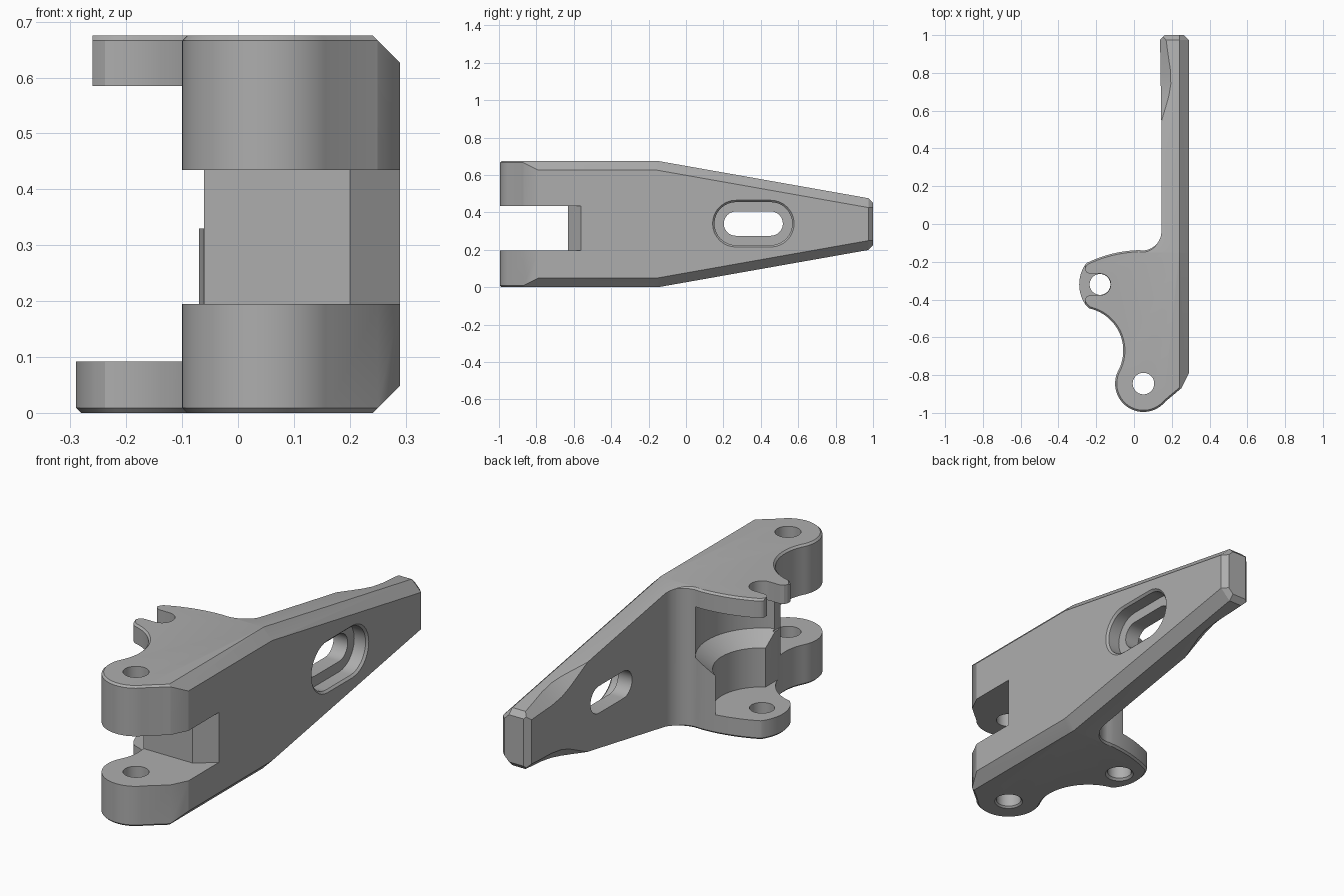
import bpy, bmesh, math
from mathutils import Vector

if "Cube" in bpy.data.objects:
    bpy.data.objects.remove(bpy.data.objects["Cube"])

H = 0.675                 # overall height
SLOPE = 0.177             # taper of the arm
PIN = (-0.18, -0.32)      # side pin axis
EAR = (0.05, -0.845)      # front pin axis


def arc(c, r, a0, a1, n=16):
    angles = [math.radians(a0 + (a1 - a0) * i / n) for i in range(n + 1)]
    return [(c[0] + r * math.cos(a), c[1] + r * math.sin(a)) for a in angles]


def inset(pts, d):
    """Move a counter-clockwise outline inward."""
    out = []
    for i, p in enumerate(pts):
        p = Vector(p)
        e0 = (p - Vector(pts[i - 1])).normalized()
        e1 = (Vector(pts[(i + 1) % len(pts)]) - p).normalized()
        n0, n1 = Vector((-e0.y, e0.x)), Vector((-e1.y, e1.x))
        out.append(tuple(p + (n0 + n1) * (d / (1 + n0.dot(n1)))))
    return out


def finish(name, bm):
    bmesh.ops.recalc_face_normals(bm, faces=bm.faces)
    mesh = bpy.data.meshes.new(name)
    bm.to_mesh(mesh)
    bm.free()
    obj = bpy.data.objects.new(name, mesh)
    bpy.context.collection.objects.link(obj)
    return obj


def loft(name, rings):
    """Closed solid through matching rings of 3D points."""
    bm = bmesh.new()
    rows = [[bm.verts.new(p) for p in ring] for ring in rings]
    n = len(rows[0])
    for a, b in zip(rows, rows[1:]):
        for i in range(n):
            j = (i + 1) % n
            bm.faces.new((a[i], a[j], b[j], b[i]))
    bm.faces.new(rows[0])
    bm.faces.new(rows[-1])
    return finish(name, bm)


def at_z(pts, z):
    return [(x, y, z) for x, y in pts]


def prism(name, pts, z0, z1):
    return loft(name, [at_z(pts, z0), at_z(pts, z1)])


def box(name, x0, x1, y0, y1, z0, z1):
    return prism(name, [(x0, y0), (x1, y0), (x1, y1), (x0, y1)], z0, z1)


def lathe(name, c, steps, n=48):
    return loft(name, [at_z(arc(c, r, 0, 360, n)[:-1], z) for r, z in steps])


def capsule(name, steps):
    """Long slot running along y, cut through in x."""
    rings = []
    for r, x in steps:
        pts = arc((0.453, 0.34), r, -90, 90) + arc((0.267, 0.34), r, 90, 270)
        rings.append([(x, y, z) for y, z in pts])
    return loft(name, rings)


def boolean(target, tool, mode="DIFFERENCE"):
    tool.hide_render = True
    mod = target.modifiers.new(tool.name, "BOOLEAN")
    mod.object, mod.operation, mod.solver = tool, mode, "EXACT"
    bpy.context.view_layer.objects.active = target
    bpy.ops.object.modifier_apply(modifier=mod.name)
    bpy.data.objects.remove(tool)


# plan outline of the whole bracket, counter-clockwise
outline = [(0.29, -0.79), (0.29, 0.975), (0.265, 1.0), (0.163, 1.0), (0.138, 0.975),
           (0.145, 0.5)]
outline += arc((0.045, -0.04), 0.1, 0, -90, 12)
outline += arc((0.045, -0.812), 0.674, 91.5, 116, 14)
outline += arc((-0.10, -0.32), 0.19, 145, 215, 14)
outline += arc((-0.285, -0.67), 0.228, 78, -26, 24)
outline += arc(EAR, 0.15, 154, 320, 32)
outline += [(0.25, -0.87)]

small = inset(outline, 0.009)
bracket = loft("bracket", [at_z(small, 0), at_z(outline, 0.009),
                           at_z(outline, H - 0.009), at_z(small, H)])

# envelope: tapered arm with chamfered outer edges and end
bm = bmesh.new()
e = 0.001
for y, drop, x in ((-1.2, -e, 0.29), (-0.15 - e / SLOPE, -e, 0.29),
                   (0.975, 1.125 * SLOPE, 0.29), (1.0, 1.125 * SLOPE + 0.025, 0.29)):
    for px, d in ((-0.5, drop), (0.24, drop), (x + e, drop + 0.05 + e)):
        bm.verts.new((px, y, d))
        bm.verts.new((px, y, H - d))
bmesh.ops.convex_hull(bm, input=bm.verts)
boolean(bracket, finish("envelope", bm), "INTERSECT")

# front fork gap with angled back wall
gap = [(-0.5, -1.2), (0.5, -1.2), (0.5, -0.397), (0.2, -0.63), (-0.5, -0.63)]
boolean(bracket, prism("fork_gap", gap, 0.195, 0.435))

# side clearance between the two flanges, with a sloped step
boolean(bracket, lathe("clearance", PIN, [(0.215, 0.092), (0.215, 0.28), (0.29, 0.34),
                                          (0.29, 0.585)], 64))
boolean(bracket, box("lower_relief", -0.5, -0.07, -0.7, 0, 0.092, 0.585))
boolean(bracket, box("upper_relief", -0.5, -0.061, -0.7, 0, 0.33, 0.585))

# upper flange: shorter tip with an open hook
boolean(bracket, box("tip_trim", -0.5, -0.26, -0.7, 0, 0.5, 0.8))
hook = arc(PIN, 0.057, -90, 90, 20)
hook += [(-0.235, -0.263), (-0.252, -0.255), (-0.262, -0.238), (-0.3, -0.238),
         (-0.3, -0.402), (-0.262, -0.402), (-0.252, -0.385), (-0.235, -0.377)]
boolean(bracket, prism("hook_slot", hook, 0.5, 0.8))

# pin holes
boolean(bracket, lathe("lower_pin_hole", PIN, [(0.069, -0.004), (0.055, 0.01), (0.055, 0.3)]))
boolean(bracket, lathe("front_pin_hole", EAR, [(0.069, -0.004), (0.057, 0.008),
                                               (0.057, 0.8)]))

# slotted window with outer recess
boolean(bracket, capsule("window", [(0.065, 0.0), (0.065, 0.5)]))
boolean(bracket, capsule("window_recess", [(0.115, 0.22), (0.115, 0.28), (0.127, 0.292),
                                           (0.127, 0.4)]))

# scooped chamfers on the inner edges of the arm
depths = [(0.50, -0.006), (0.56, 0.01), (0.62, 0.028), (0.68, 0.045), (0.74, 0.055),
          (0.82, 0.052), (0.9, 0.04), (1.05, 0.02)]
for side in ("top", "bottom"):
    rings = []
    for y, d in depths:
        z = H - SLOPE * (y + 0.15)
        ring = [(0.24 + d, z + 0.1), (0.04, z - d - 0.1), (0.04, z + 0.1)]
        rings.append([(x, y, h if side == "top" else H - h) for x, h in ring])
    boolean(bracket, loft(side + "_scoop", rings))

# plain grey finish
grey = bpy.data.materials.new("plain grey")
grey.use_nodes = True
colour = (0.42, 0.42, 0.42, 1)
grey.diffuse_color = colour
grey.node_tree.nodes["Principled BSDF"].inputs["Base Color"].default_value = colour
bracket.data.materials.clear()
bracket.data.materials.append(grey)
for poly in bracket.data.polygons:
    poly.material_index = 0

bpy.ops.object.select_all(action="DESELECT")
bracket.select_set(True)
bpy.context.view_layer.objects.active = bracket
bpy.ops.object.shade_smooth_by_angle(angle=math.radians(25))
